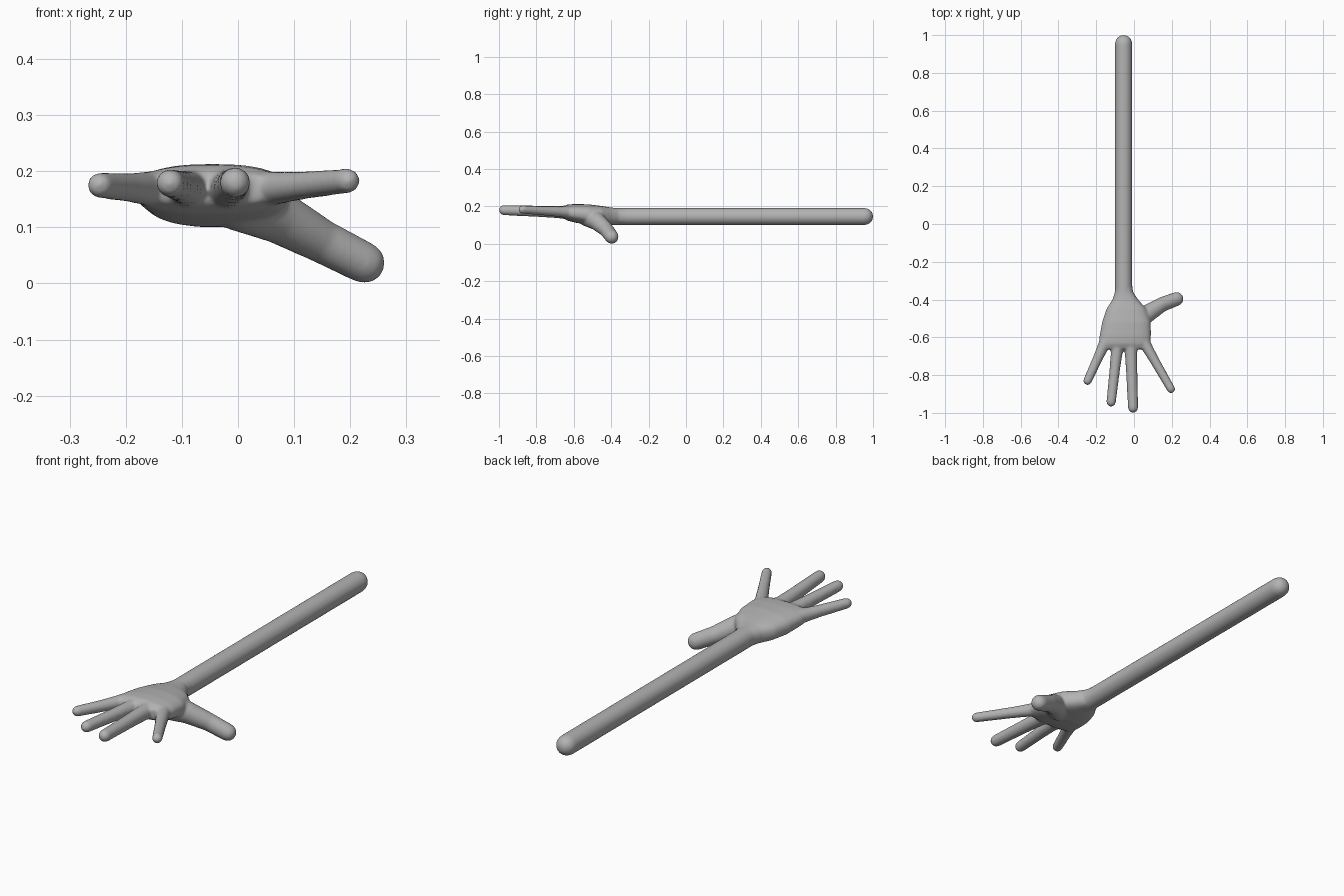
import bpy, bmesh, math
from mathutils import Vector

if "Cube" in bpy.data.objects:
    bpy.data.objects.remove(bpy.data.objects["Cube"])

SIDES = 32
bm = bmesh.new()


def loft(rings):
    """Skin a list of point rings into a closed shell."""
    loops = [[bm.verts.new(p) for p in ring] for ring in rings]
    for a, b in zip(loops, loops[1:]):
        for i in range(SIDES):
            j = (i + 1) % SIDES
            bm.faces.new((a[i], a[j], b[j], b[i]))
    bm.faces.new(loops[0][::-1])
    bm.faces.new(loops[-1])


def ring(centre, u, v, ru, rv, power=2.0):
    """Ellipse or rounded-box ring around a centre."""
    pts = []
    for i in range(SIDES):
        t = 2 * math.pi * i / SIDES
        c, s = math.cos(t), math.sin(t)
        pts.append(centre + u * math.copysign(abs(c) ** (2 / power), c) * ru
                   + v * math.copysign(abs(s) ** (2 / power), s) * rv)
    return pts


def tube(path):
    """Tapered tube with round ends; path holds (x, y, z, radius)."""
    pts = [Vector(p[:3]) for p in path]
    rad = [p[3] for p in path]
    n = len(pts)
    tang = [(pts[min(i + 1, n - 1)] - pts[max(i - 1, 0)]).normalized() for i in range(n)]
    stations = []
    caps = [math.radians(a) for a in (85, 65, 45, 25)]
    for a in caps:
        stations.append((pts[0] - tang[0] * rad[0] * math.sin(a), tang[0], rad[0] * math.cos(a)))
    stations += list(zip(pts, tang, rad))
    for a in reversed(caps):
        stations.append((pts[-1] + tang[-1] * rad[-1] * math.sin(a), tang[-1], rad[-1] * math.cos(a)))
    rings = []
    for c, t, r in stations:
        u = t.cross(Vector((0, 0, 1))).normalized()
        rings.append(ring(c, u, u.cross(t), r, r))
    loft(rings)


# Long straight arm
tube([(-0.055, -0.40, 0.146, 0.046), (-0.055, 0.955, 0.146, 0.046)])

# Palm, from wrist to knuckles: y, centre x, half width, centre z, half height
palm = [(-0.30, -0.055, 0.043, 0.146, 0.043), (-0.36, -0.053, 0.048, 0.147, 0.044),
        (-0.40, -0.046, 0.068, 0.148, 0.046), (-0.45, -0.040, 0.106, 0.151, 0.051),
        (-0.52, -0.040, 0.129, 0.156, 0.055), (-0.59, -0.046, 0.136, 0.163, 0.050),
        (-0.635, -0.050, 0.137, 0.167, 0.043), (-0.662, -0.050, 0.124, 0.169, 0.028)]
X, Z = Vector((1, 0, 0)), Vector((0, 0, 1))
loft([ring(Vector((x, y, z)), X, Z, w, h, 2.0 + 0.5 * min(1, (-0.30 - y) / 0.15))
      for y, x, w, z, h in palm])

# Four fingers: base x, base y, tip x, tip y, tip z, tip radius
fingers = [(-0.150, -0.62, -0.246, -0.830, 0.175, 0.023),
           (-0.085, -0.62, -0.121, -0.942, 0.179, 0.025),
           (-0.018, -0.62, -0.005, -0.973, 0.180, 0.027),
           (0.050, -0.62, 0.196, -0.874, 0.183, 0.022)]
for bx, by, tx, ty, tz, r in fingers:
    base, tip = Vector((bx, by, 0.168)), Vector((tx, ty, tz))
    tube([(*base.lerp(tip, f), r + k) for f, k in
          ((0, 0.010), (0.2, 0.006), (0.45, 0.003), (1, 0))])

# Thumb, swinging out sideways and down
tube([(0.0, -0.53, 0.148, 0.054), (0.075, -0.472, 0.117, 0.047),
      (0.15, -0.425, 0.075, 0.039), (0.225, -0.397, 0.037, 0.037)])

bmesh.ops.recalc_face_normals(bm, faces=bm.faces)
mesh = bpy.data.meshes.new("arm_and_hand")
bm.to_mesh(mesh)
bm.free()
body = bpy.data.objects.new("arm_and_hand", mesh)
bpy.context.collection.objects.link(body)

grey = bpy.data.materials.new("plain_grey")
grey.diffuse_color = (0.45, 0.45, 0.45, 1)
grey.use_nodes = True
grey.node_tree.nodes["Principled BSDF"].inputs["Base Color"].default_value = grey.diffuse_color
mesh.materials.append(grey)

# Fuse the parts into one soft skin
fuse = body.modifiers.new("fuse", "REMESH")
fuse.mode = "VOXEL"
fuse.voxel_size = 0.006
fuse.use_smooth_shade = True
soften = body.modifiers.new("soften", "SMOOTH")
soften.factor = 0.5
soften.iterations = 10
